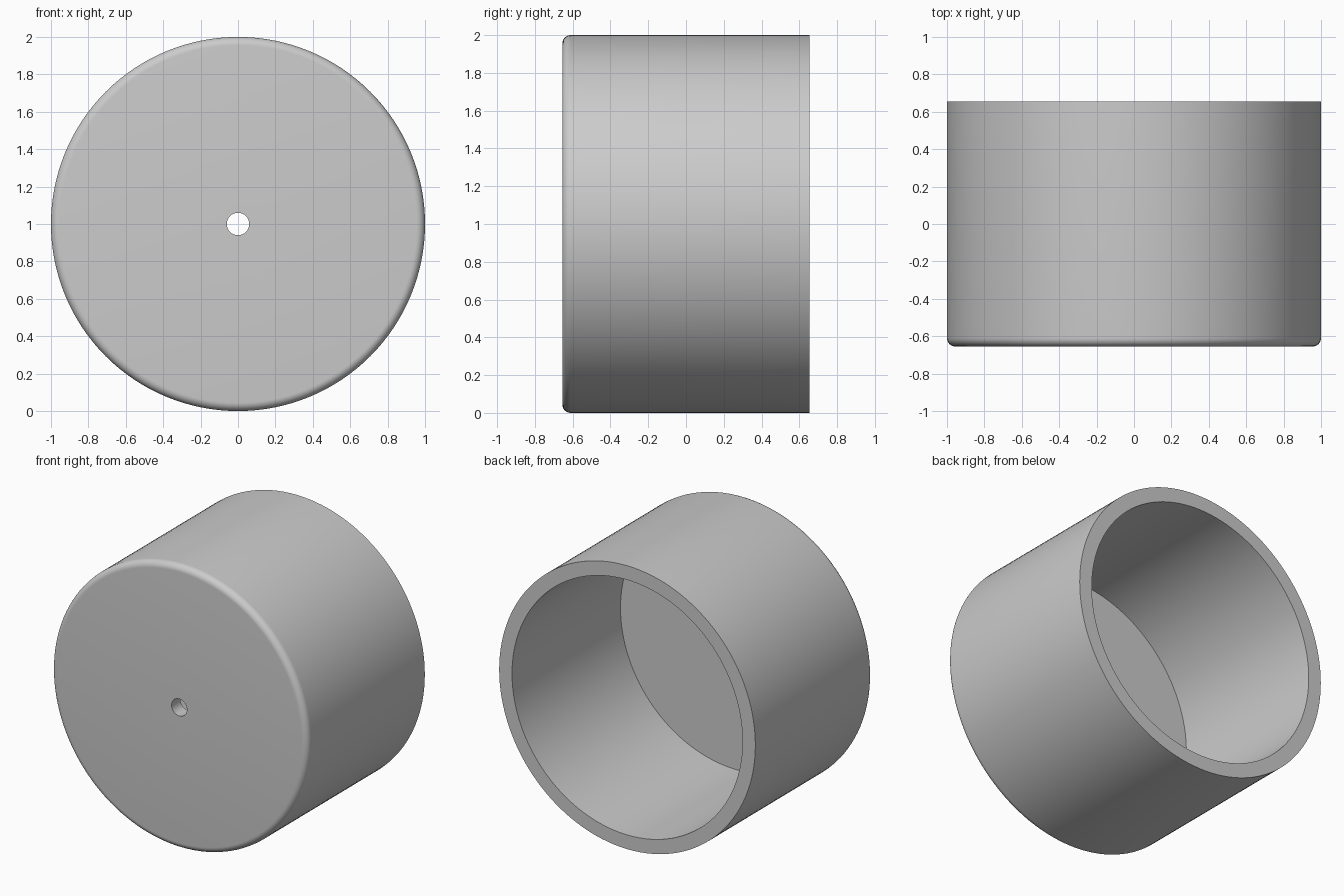
import bpy, bmesh, math
from mathutils import Matrix, Vector

cube = bpy.data.objects.get("Cube")
if cube:
    bpy.data.objects.remove(cube, do_unlink=True)

SEGMENTS = 128
OUTER, INNER, HOLE = 1.0, 0.9, 0.06
FRONT, BACK, FLOOR = -0.655, 0.655, -0.555
FILLET = 0.045

grey = bpy.data.materials.new("plain grey")
grey.use_nodes = True
colour = (0.6, 0.6, 0.6, 1)
grey.diffuse_color = colour
grey.node_tree.nodes["Principled BSDF"].inputs["Base Color"].default_value = colour

# Closed section of the cup as (radius, depth), with a rounded front edge
fillet = []
for i in range(9):
    a = math.pi / 2 * i / 8
    fillet.append((OUTER - FILLET + FILLET * math.sin(a),
                   FRONT + FILLET - FILLET * math.cos(a)))
section = [(HOLE, FRONT)] + fillet + [(OUTER, BACK), (INNER, BACK),
                                     (INNER, FLOOR), (HOLE, FLOOR)]

# Spin the section around the front-to-back axis
bm = bmesh.new()
verts = [bm.verts.new((r, y, 0)) for r, y in section]
edges = [bm.edges.new((v, verts[i - 1])) for i, v in enumerate(verts)]
bmesh.ops.spin(bm, geom=verts + edges, cent=Vector(), axis=Vector((0, 1, 0)),
               angle=math.tau, steps=SEGMENTS)
bmesh.ops.remove_doubles(bm, verts=bm.verts, dist=0.0001)
bmesh.ops.recalc_face_normals(bm, faces=bm.faces)
bmesh.ops.transform(bm, matrix=Matrix.Translation((0, 0, OUTER)), verts=bm.verts)

mesh = bpy.data.meshes.new("round_cap")
bm.to_mesh(mesh)
bm.free()
mesh.materials.append(grey)
cap = bpy.data.objects.new("round_cap", mesh)
bpy.context.collection.objects.link(cap)

# Smooth curved walls, crisp rims
bpy.ops.object.select_all(action="DESELECT")
cap.select_set(True)
bpy.context.view_layer.objects.active = cap
bpy.ops.object.shade_smooth_by_angle(angle=math.radians(30))
